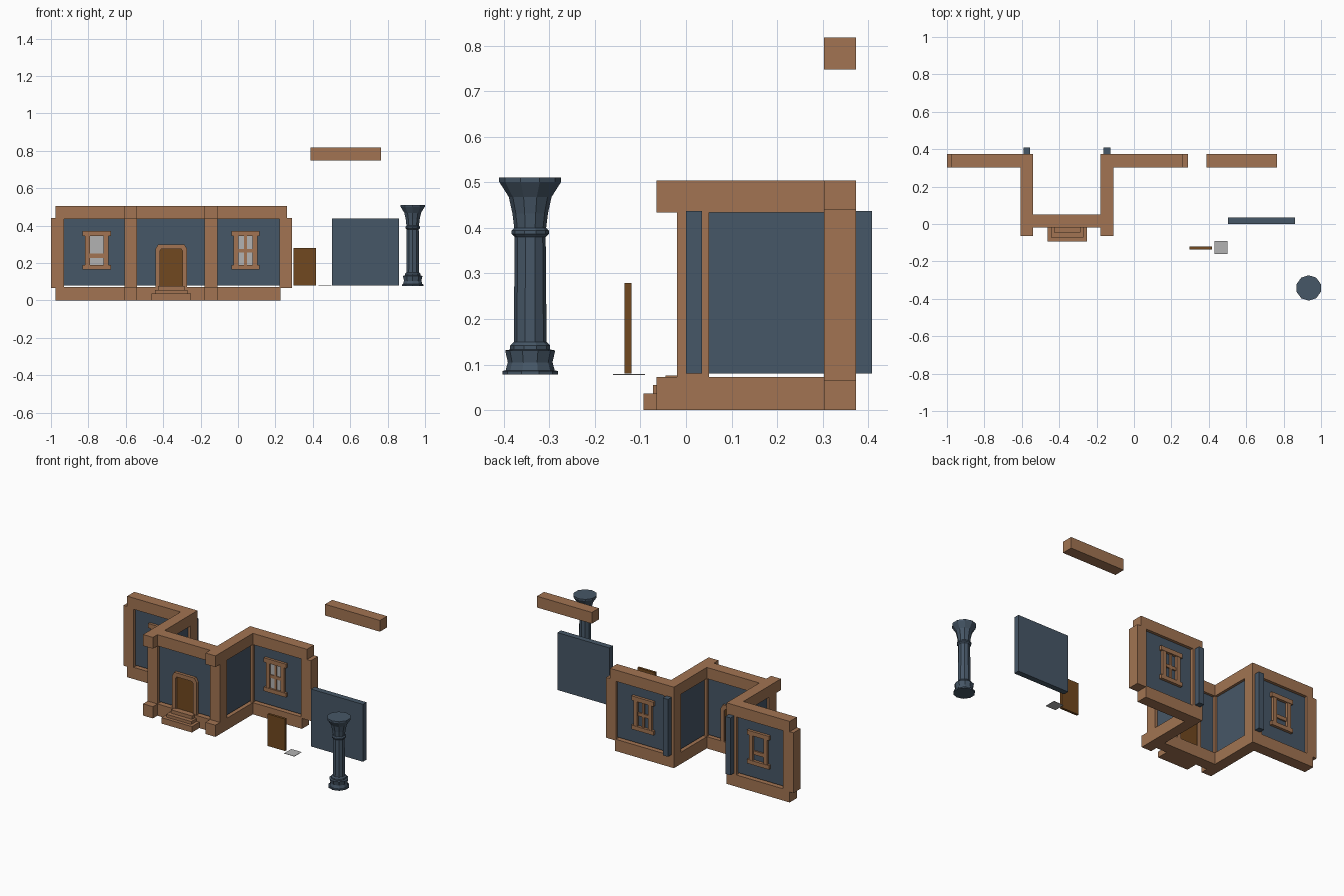
import bpy, bmesh, math

if "Cube" in bpy.data.objects:
    bpy.data.objects.remove(bpy.data.objects["Cube"])


def material(name, rgb):
    m = bpy.data.materials.new(name)
    m.diffuse_color = (*rgb, 1)
    m.use_nodes = True
    m.node_tree.nodes["Principled BSDF"].inputs["Base Color"].default_value = m.diffuse_color
    return m


WOOD = material("timber_brown", (0.36, 0.175, 0.085))
BLUE = material("slate_blue", (0.062, 0.095, 0.135))
DOOR = material("dark_door_brown", (0.165, 0.066, 0.014))
GLASS = material("pale_grey_glass", (0.45, 0.45, 0.45))


def finish(name, bm, mat):
    bmesh.ops.recalc_face_normals(bm, faces=bm.faces[:])
    me = bpy.data.meshes.new(name)
    bm.to_mesh(me)
    bm.free()
    me.materials.append(mat)
    ob = bpy.data.objects.new(name, me)
    bpy.context.collection.objects.link(ob)
    return ob


def boxes(name, mat, *bounds):
    """One object made from boxes (x0, x1, y0, y1, z0, z1)."""
    bm = bmesh.new()
    for x0, x1, y0, y1, z0, z1 in bounds:
        for v in bmesh.ops.create_cube(bm, size=1)["verts"]:
            v.co = ((x0 + x1) / 2 + v.co.x * (x1 - x0),
                    (y0 + y1) / 2 + v.co.y * (y1 - y0),
                    (z0 + z1) / 2 + v.co.z * (z1 - z0))
    return finish(name, bm, mat)


def extrude_profile(name, mat, pts, y0, y1):
    """Extrude an x-z outline along y."""
    bm = bmesh.new()
    f = bm.faces.new([bm.verts.new((x, y0, z)) for x, z in pts])
    r = bmesh.ops.extrude_face_region(bm, geom=[f])
    for v in r["geom"]:
        if isinstance(v, bmesh.types.BMVert):
            v.co.y = y1
    return finish(name, bm, mat)


def lathe(name, mat, profile, cx, cy, sides):
    """Closed faceted turning from (radius, z) points, a vertex pointing along y."""
    bm = bmesh.new()
    rings = []
    for r, z in profile:
        rings.append([bm.verts.new((cx + r * math.sin(2 * math.pi * i / sides),
                                    cy + r * math.cos(2 * math.pi * i / sides), z))
                      for i in range(sides)])
    for a, b in zip(rings, rings[1:]):
        for i in range(sides):
            j = (i + 1) % sides
            bm.faces.new((a[i], a[j], b[j], b[i]))
    bm.faces.new(rings[0])
    bm.faces.new(rings[-1])
    return finish(name, bm, mat)


# shared sizes
BACK = (0.303, 0.373)
FRONT = (-0.02, 0.05)
SIDES = ((-0.608, -0.54), (-0.178, -0.11))
WALL_Z = (0.08, 0.437)

# sill and head beams
for level, z, right_end in (("sill", (0, 0.073), 0.228), ("head", (0.434, 0.504), 0.262)):
    boxes("left_" + level + "_beam", WOOD, (-0.975, SIDES[0][0], *BACK, *z))
    boxes("right_" + level + "_beam", WOOD, (SIDES[1][1], right_end, *BACK, *z))
    boxes("front_" + level + "_beam", WOOD, (SIDES[0][1], SIDES[1][0], *FRONT, *z))
    for s, side in zip(("left", "right"), SIDES):
        boxes(s + "_bay_" + level + "_beam", WOOD, (*side, -0.065, BACK[1], *z))

# posts
for s, side, end in (("left", SIDES[0], (-1, -0.93)), ("right", SIDES[1], (0.222, 0.289))):
    boxes(s + "_front_post", WOOD, (*side, *FRONT, 0.073, 0.434))
    boxes(s + "_inner_post", WOOD, (*side, *BACK, 0.073, 0.434))
    boxes(s + "_end_post", WOOD, (*end, *BACK, 0.065, 0.44))

# wall panels
boxes("left_wall", BLUE, (-0.94, -0.6, 0.32, 0.355, *WALL_Z))
boxes("right_wall", BLUE, (-0.12, 0.235, 0.32, 0.355, *WALL_Z))
boxes("front_wall", BLUE, (-0.55, -0.17, 0, 0.035, *WALL_Z))
for s, x in (("left", -0.574), ("right", -0.144)):
    boxes(s + "_bay_wall", BLUE, (x - 0.018, x + 0.018, 0.04, 0.408, *WALL_Z))


# windows
def window(name, cx, bars):
    y = (0.306, 0.37)
    boxes(name + "_frame", WOOD,
          (cx - 0.076, cx + 0.076, 0.304, 0.372, 0.165, 0.19),
          (cx - 0.076, cx + 0.076, 0.304, 0.372, 0.345, 0.372),
          (cx - 0.063, cx - 0.037, *y, 0.19, 0.345),
          (cx + 0.037, cx + 0.063, *y, 0.19, 0.345), *bars)
    boxes(name + "_glass", GLASS, (cx - 0.037, cx + 0.037, 0.316, 0.32, 0.19, 0.345))


window("left_window", -0.755, [(-0.792, -0.718, 0.311, 0.364, 0.227, 0.25)])
window("right_window", 0.04, [(0.003, 0.077, 0.311, 0.364, 0.255, 0.275),
                              (0.033, 0.047, 0.311, 0.364, 0.19, 0.345)])

# doorway with chamfered head
half = [(0.084, 0.073), (0.084, 0.275), (0.07, 0.3)]
inner = [(0.053, 0.275), (0.06, 0.265), (0.06, 0.073)]
DX = -0.357
outline = ([(DX - x, z) for x, z in half] + [(DX + x, z) for x, z in half[::-1]]
           + [(DX + x, z) for x, z in inner[::-1]] + [(DX - x, z) for x, z in inner])
extrude_profile("door_frame", WOOD, outline, -0.018, 0.049)
boxes("door", DOOR, (DX - 0.061, DX + 0.061, -0.006, 0.041, 0.074, 0.277))

# front steps
boxes("front_steps", WOOD,
      (DX - 0.105, DX + 0.105, -0.093, -0.015, 0, 0.037),
      (DX - 0.086, DX + 0.086, -0.072, -0.015, 0.037, 0.055),
      (DX - 0.072, DX + 0.072, -0.045, -0.015, 0.055, 0.076))

# loose kit pieces beside the house
boxes("spare_beam", WOOD, (0.387, 0.765, *BACK, 0.748, 0.818))
boxes("spare_wall_panel", BLUE, (0.503, 0.86, 0, 0.035, *WALL_Z))
boxes("spare_door", DOOR, (0.298, 0.418, -0.135, -0.12, 0.08, 0.279))
boxes("spare_glass", GLASS, (0.43, 0.5, -0.16, -0.09, 0.077, 0.079))

# column
lathe("spare_column", BLUE, [
    (0.061, 0.078), (0.061, 0.086), (0.054, 0.087), (0.049, 0.105), (0.055, 0.131),
    (0.044, 0.133), (0.044, 0.142), (0.036, 0.15), (0.034, 0.38), (0.041, 0.387),
    (0.041, 0.394), (0.035, 0.4), (0.039, 0.432), (0.047, 0.468), (0.068, 0.501),
    (0.068, 0.511)], 0.934, -0.342, 10)
